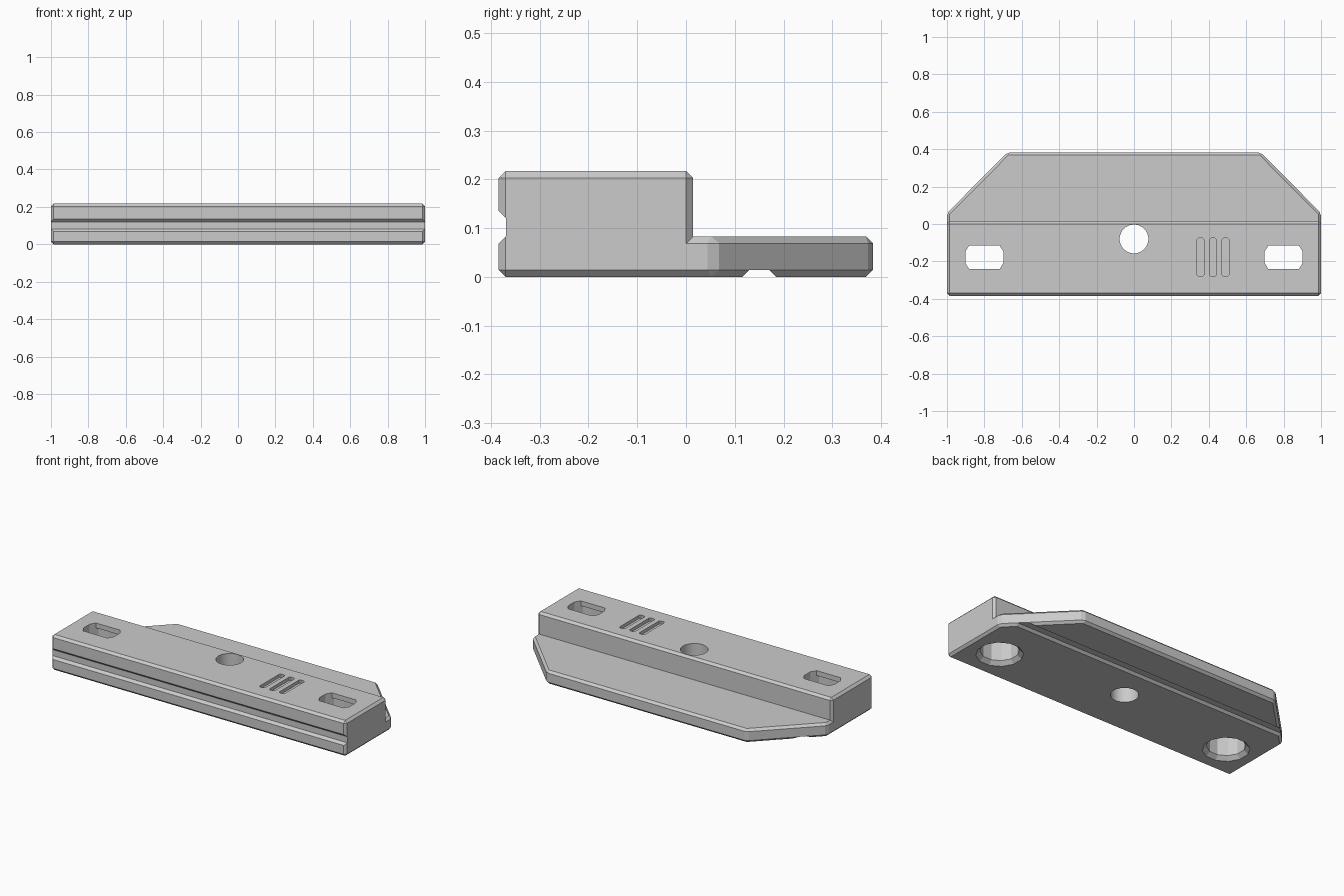
import bpy, bmesh, math

if "Cube" in bpy.data.objects:
    bpy.data.objects.remove(bpy.data.objects["Cube"], do_unlink=True)

HEIGHT, FRONT, STEP, BACK = 0.217, -0.384, 0.0145, 0.383
PLATE_TOP, CHAMFER = 0.083, 0.014

grey = bpy.data.materials.new("plain grey")
grey.use_nodes = True
colour = (0.6, 0.6, 0.6, 1)
grey.diffuse_color = colour
grey.node_tree.nodes["Principled BSDF"].inputs["Base Color"].default_value = colour


def add_object(name, bm):
    bmesh.ops.recalc_face_normals(bm, faces=bm.faces)
    mesh = bpy.data.meshes.new(name)
    bm.to_mesh(mesh)
    bm.free()
    mesh.materials.append(grey)
    obj = bpy.data.objects.new(name, mesh)
    bpy.context.collection.objects.link(obj)
    return obj


def loft(name, rings, chamfer=0, keep=lambda edge: True):
    """Closed solid through matching rings of points, with optional chamfers."""
    bm = bmesh.new()
    loops = [[bm.verts.new(p) for p in ring] for ring in rings]
    n = len(loops[0])
    for a, b in zip(loops, loops[1:]):
        for i in range(n):
            j = (i + 1) % n
            bm.faces.new((a[i], a[j], b[j], b[i]))
    bm.faces.new(loops[0][::-1])
    bm.faces.new(loops[-1])
    if chamfer:
        bmesh.ops.recalc_face_normals(bm, faces=bm.faces)
        bmesh.ops.bevel(bm, geom=[e for e in bm.edges if keep(e)],
                        offset=chamfer, segments=1, affect='EDGES')
    return add_object(name, bm)


def prism(name, outline, z0, z1, **kw):
    return loft(name, [[(x, y, z) for x, y in outline] for z in (z0, z1)], **kw)


def bar(name, section):
    """Section in (y, z) swept along x past both ends."""
    return loft(name, [[(x, y, z) for y, z in section] for x in (-1.1, 1.1)])


def circle(cx, cy, r, n):
    return [(cx + r * math.cos((i + 0.5) * math.tau / n),
             cy + r * math.sin((i + 0.5) * math.tau / n)) for i in range(n)]


def cut(target, cutter):
    cutter.hide_render = True
    mod = target.modifiers.new("cut", 'BOOLEAN')
    mod.operation, mod.solver, mod.object = 'DIFFERENCE', 'EXACT', cutter
    bpy.context.view_layer.objects.active = target
    bpy.ops.object.modifier_apply(modifier=mod.name)
    bpy.data.objects.remove(cutter, do_unlink=True)


# Main block with chamfered edges
block = prism("main_block", [(-1, FRONT), (1, FRONT), (1, STEP), (-1, STEP)],
              0, HEIGHT, chamfer=CHAMFER)

# Rear plate with clipped corners; its joint with the block stays square
joint = lambda e: all(abs(v.co.y) < 1e-5 for v in e.verts)
plate = prism("rear_plate", [(-1, 0), (1, 0), (1, 0.058), (0.677, BACK),
                             (-0.677, BACK), (-1, 0.058)],
              0, PLATE_TOP, chamfer=CHAMFER, keep=lambda e: not joint(e))

# Long grooves: block front and plate underside
cut(block, bar("front_groove", [(-0.40, 0.053), (-0.369, 0.083),
                                (-0.369, 0.12), (-0.40, 0.151)]))
cut(plate, bar("underside_groove", [(0.105, -0.01), (0.129, 0.014),
                                    (0.171, 0.014), (0.195, -0.01)]))

# Round centre hole
cut(block, prism("centre_hole", circle(0, -0.08, 0.077, 40), -0.1, 0.3))

# Mounting holes: countersunk bore below, slot through the top
for side in (-1, 1):
    cx, cy = 0.8 * side, -0.178
    rings = [[(x, y, z) for x, y in circle(cx, cy, r, 12)]
             for r, z in ((0.15, -0.02), (0.107, 0.023), (0.107, 0.187))]
    cut(block, loft("bore", rings))
    quarter = [(0.102, 0.03), (0.082, 0.0625)]
    slot = (quarter + [(-x, y) for x, y in quarter[::-1]]
            + [(-x, -y) for x, y in quarter] + [(x, -y) for x, y in quarter[::-1]])
    cut(block, prism("slot", [(cx + x, cy + y) for x, y in slot], 0.17, 0.3))

# Three shallow marker slots
for cx in (0.356, 0.423, 0.49):
    w, c, y0, y1 = 0.0185, 0.008, -0.28, -0.076
    outline = [(cx - w + c, y0), (cx + w - c, y0), (cx + w, y0 + c), (cx + w, y1 - c),
               (cx + w - c, y1), (cx - w + c, y1), (cx - w, y1 - c), (cx - w, y0 + c)]
    cut(block, prism("marker_slot", outline, HEIGHT - 0.02, 0.3))

# Smooth only the round hole wall
bpy.ops.object.select_all(action='DESELECT')
block.select_set(True)
bpy.context.view_layer.objects.active = block
bpy.ops.object.shade_smooth_by_angle(angle=math.radians(20))
